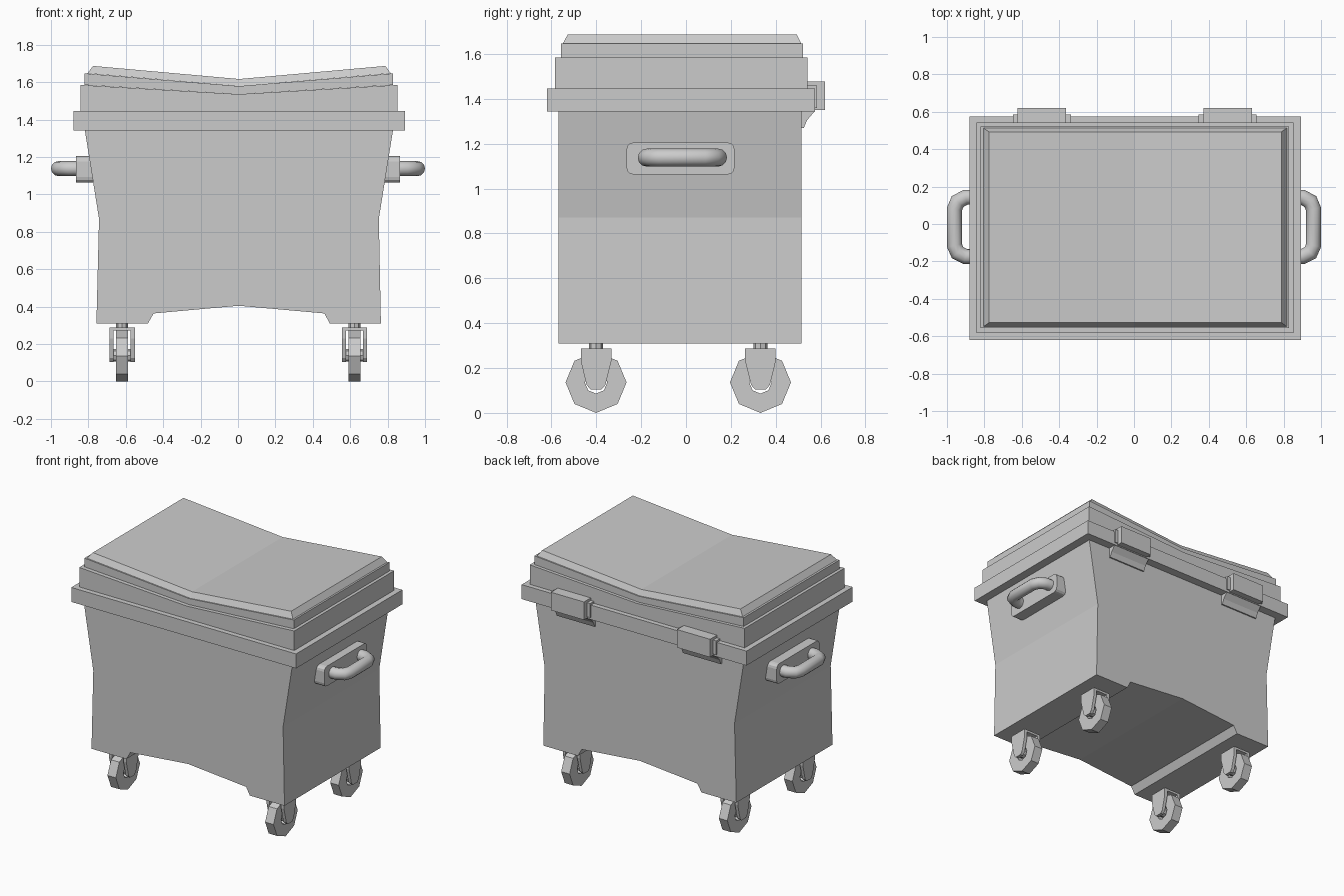
import bpy, bmesh, math
from mathutils import Vector

if "Cube" in bpy.data.objects:
    bpy.data.objects.remove(bpy.data.objects["Cube"])


def make(name, bm):
    bmesh.ops.recalc_face_normals(bm, faces=bm.faces[:])
    me = bpy.data.meshes.new(name)
    bm.to_mesh(me)
    bm.free()
    ob = bpy.data.objects.new(name, me)
    bpy.context.collection.objects.link(ob)
    return ob


def prism(name, pts, axis, a, b):
    """Extrude a 2D profile along x (profile y,z) or y (profile x,z) from a to b."""
    bm = bmesh.new()
    place = (lambda p: (a, p[0], p[1])) if axis == 'x' else (lambda p: (p[0], a, p[1]))
    face = bm.faces.new([bm.verts.new(place(p)) for p in pts])
    ext = bmesh.ops.extrude_face_region(bm, geom=[face])
    move = Vector((b - a, 0, 0)) if axis == 'x' else Vector((0, b - a, 0))
    bmesh.ops.translate(bm, vec=move, verts=[v for v in ext['geom'] if isinstance(v, bmesh.types.BMVert)])
    return make(name, bm)


def tier(name, low, high, z_low, z_high):
    """Block from rectangle low to high (x0, x1, y0, y1); z pairs are (end, middle)."""
    bm = bmesh.new()
    loops = []
    for (x0, x1, y0, y1), (ze, zm) in ((low, z_low), (high, z_high)):
        xm = (x0 + x1) / 2
        co = [(x0, y0, ze), (xm, y0, zm), (x1, y0, ze), (x1, y1, ze), (xm, y1, zm), (x0, y1, ze)]
        vs = [bm.verts.new(c) for c in co]
        bm.faces.new((vs[0], vs[1], vs[4], vs[5]))
        bm.faces.new((vs[1], vs[2], vs[3], vs[4]))
        loops.append(vs)
    for i in range(6):
        j = (i + 1) % 6
        bm.faces.new((loops[0][i], loops[0][j], loops[1][j], loops[1][i]))
    return make(name, bm)


def box(name, x0, x1, y0, y1, z0, z1):
    return tier(name, (x0, x1, y0, y1), (x0, x1, y0, y1), (z0, z0), (z1, z1))


def circle(cy, cz, r, n):
    return [(cy + r * math.cos(2 * math.pi * i / n), cz + r * math.sin(2 * math.pi * i / n)) for i in range(n)]


# Waisted body with an arched underside
prism("body", [(-0.757, 0.31), (-0.482, 0.31), (-0.451, 0.364), (0.003, 0.405), (0.462, 0.364),
               (0.491, 0.31), (0.764, 0.31), (0.753, 0.87), (0.829, 1.345), (-0.819, 1.345),
               (-0.743, 0.87)], 'y', -0.568, 0.515)

# Rim and stepped, sagging lid
r1 = (-0.88, 0.892, -0.62, 0.576)
r2 = (-0.842, 0.852, -0.584, 0.542)
r3 = (-0.82, 0.83, -0.557, 0.521)
r4, r5 = (-0.805, 0.817, -0.549, 0.513), (-0.775, 0.788, -0.527, 0.493)
tier("rim", r1, r1, (1.343, 1.343), (1.446, 1.446))
tier("lid_base", r2, r2, (1.446, 1.446), (1.585, 1.536))
tier("lid_step", r3, r3, (1.585, 1.536), (1.647, 1.579))
tier("lid_top", r4, r5, (1.647, 1.579), (1.687, 1.617))

# Side handles: rounded plate and bent tube
for s, side in ((-1, "left"), (1, "right")):
    plate = []
    for cy, cz, start in ((0.186, 1.175, 0), (-0.235, 1.175, 90), (-0.235, 1.093, 180), (0.186, 1.093, 270)):
        for k in range(4):
            a = math.radians(start + 30 * k)
            plate.append((cy + 0.03 * math.cos(a), cz + 0.03 * math.sin(a)))
    prism(side + "_handle_plate", plate, 'x', 0.765 * s, 0.866 * s)
    path = [(0.85, 0.143), (0.90, 0.143), (0.943, 0.12), (0.96, 0.08),
            (0.96, -0.115), (0.943, -0.153), (0.90, -0.175), (0.85, -0.175)]
    bm = bmesh.new()
    rings = []
    for i, p in enumerate(path):
        p = Vector(p)
        d0 = (p - Vector(path[i - 1])).normalized() if i else Vector((1, 0))
        d1 = (Vector(path[i + 1]) - p).normalized() if i < len(path) - 1 else Vector((-1, 0))
        t = (d0 + d1).normalized()
        n = Vector((t.y, -t.x)) * 0.04 / max(t.dot(d0), 0.8)
        rings.append([bm.verts.new((s * (p.x + n.x * c), p.y + n.y * c, 1.138 + 0.04 * z))
                      for c, z in circle(0, 0, 1, 12)])
    for a, b in zip(rings, rings[1:]):
        for i in range(12):
            j = (i + 1) % 12
            bm.faces.new((a[i], a[j], b[j], b[i])).smooth = True
    bm.faces.new(rings[0])
    bm.faces.new(rings[-1])
    make(side + "_handle_bar", bm)

# Rear hinges: cover block, pin block and tapered bracket
for x, side in ((-0.493, "left"), (0.501, "right")):
    box(side + "_hinge_cover", x - 0.13, x + 0.13, 0.535, 0.619, 1.35, 1.478)
    box(side + "_hinge_pin", x - 0.155, x + 0.155, 0.535, 0.585, 1.36, 1.46)
    prism(side + "_hinge_bracket", [(0.51, 1.27), (0.525, 1.27), (0.54, 1.305), (0.574, 1.345), (0.51, 1.345)],
          'x', x - 0.15, x + 0.15)

# Casters: octagonal ring wheel, axle, two-armed fork and stem
for x in (-0.62, 0.623):
    for y in (-0.401, 0.332):
        tag = ("left" if x < 0 else "right") + ("_front" if y < 0 else "_rear")
        bm = bmesh.new()
        rings = [[bm.verts.new((x + dx, py, pz)) for py, pz in circle(y, 0.136, r, 8 if r > 0.1 else 16)[::1 if r > 0.1 else 2]]
                 for dx, r in ((-0.033, 0.136), (0.033, 0.136), (0.033, 0.05), (-0.033, 0.05))]
        for k in range(4):
            a, b = rings[k], rings[(k + 1) % 4]
            for i in range(8):
                j = (i + 1) % 8
                bm.faces.new((a[i], a[j], b[j], b[i]))
        make(tag + "_wheel", bm)
        prism(tag + "_axle", circle(y, 0.14, 0.034, 8), 'x', x - 0.055, x + 0.055)
        arm = [(y + dy, z) for dy, z in ((-0.068, 0.288), (-0.068, 0.23), (-0.042, 0.125), (-0.025, 0.105),
                                         (0.025, 0.105), (0.042, 0.125), (0.068, 0.23), (0.068, 0.288))]
        prism(tag + "_fork_arm_outer", arm, 'x', x - 0.068, x - 0.045)
        prism(tag + "_fork_arm_inner", arm, 'x', x + 0.045, x + 0.068)
        box(tag + "_fork_top", x - 0.068, x + 0.068, y - 0.068, y + 0.068, 0.272, 0.288)
        bpy.ops.mesh.primitive_cylinder_add(vertices=8, radius=0.031, depth=0.034, location=(x, y, 0.302))
        bpy.context.object.name = tag + "_stem"
